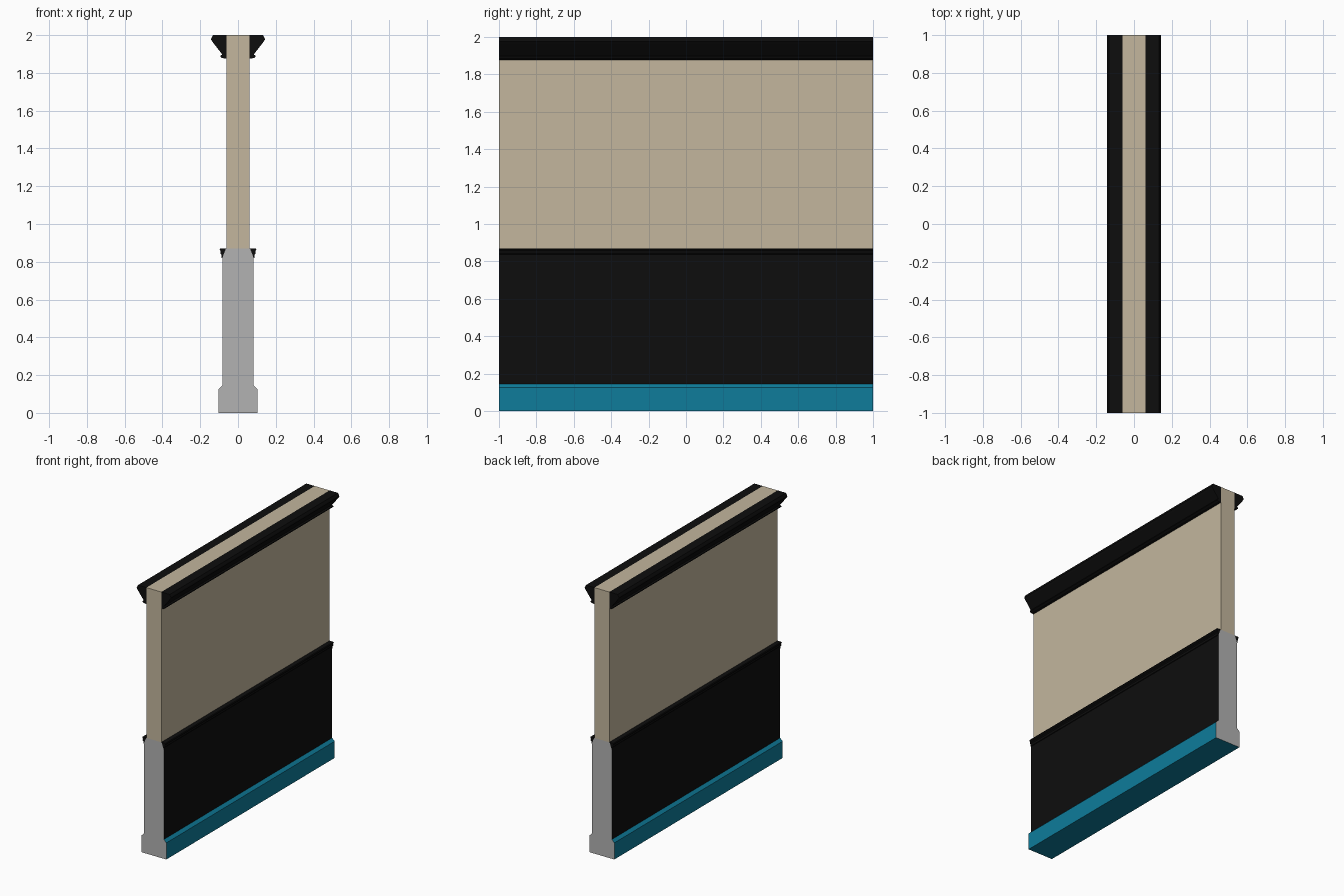
import bpy, bmesh

if "Cube" in bpy.data.objects:
    bpy.data.objects.remove(bpy.data.objects["Cube"])


def material(name, rgb):
    m = bpy.data.materials.new(name)
    m.diffuse_color = (*rgb, 1)
    m.use_nodes = True
    m.node_tree.nodes["Principled BSDF"].inputs["Base Color"].default_value = m.diffuse_color
    return m


TAN = material("tan_paint", (0.546, 0.468, 0.337))
BLACK = material("black_panel", (0.004, 0.004, 0.004))
TEAL = material("teal_base", (0.0044, 0.202, 0.328))
GREY = material("grey_end", (0.445, 0.445, 0.445))


def extrude(name, profile, side, end, open_edges=()):
    """Sweep an x/z outline along y; open_edges are hidden joints left out."""
    bm = bmesh.new()
    front = [bm.verts.new((x, -1, z)) for x, z in profile]
    back = [bm.verts.new((x, 1, z)) for x, z in profile]
    n = len(profile)
    caps = [bm.faces.new(front), bm.faces.new(back[::-1])]
    for f in caps:
        f.material_index = 1
    for i in range(n):
        if i not in open_edges:
            j = (i + 1) % n
            bm.faces.new((front[j], front[i], back[i], back[j]))
    bm.normal_update()
    if caps[0].normal.y > 0:
        bmesh.ops.reverse_faces(bm, faces=bm.faces[:])
    mesh = bpy.data.meshes.new(name)
    bm.to_mesh(mesh)
    bm.free()
    mesh.materials.append(side)
    mesh.materials.append(end)
    ob = bpy.data.objects.new(name, mesh)
    bpy.context.collection.objects.link(ob)
    return ob


def both_sides(half):
    """Right half outline from bottom to top, mirrored into a full outline."""
    return half + [(-x, z) for x, z in reversed(half)]


# Wall core: upper wall, lower panel with tapered shoulder, baseboard
extrude("upper_wall", both_sides([(0.062, 0.87), (0.062, 2.0)]), TAN, TAN, (3,))
extrude("lower_panel", both_sides([(0.083, 0.145), (0.083, 0.82), (0.064, 0.87)]),
        BLACK, GREY, (5,))
extrude("baseboard", both_sides([(0.104, 0.0), (0.104, 0.125), (0.083, 0.145)]),
        TEAL, GREY, (2,))

# Moulding outlines for the right-hand side
chair_rail = [(0.083, 0.82), (0.088, 0.822), (0.088, 0.838), (0.094, 0.845),
              (0.091, 0.855), (0.097, 0.863), (0.094, 0.87), (0.064, 0.87)]
crown = [(0.062, 1.876), (0.083, 1.878), (0.093, 1.885), (0.093, 1.892),
         (0.083, 1.897), (0.134, 1.963), (0.143, 1.976), (0.141, 1.984),
         (0.132, 2.0), (0.062, 2.0)]

for label, s in (("right", 1), ("left", -1)):
    for name, outline in (("chair_rail", chair_rail), ("crown_moulding", crown)):
        extrude(f"{name}_{label}", [(s * x, z) for x, z in outline], BLACK, BLACK,
                (len(outline) - 1,))
